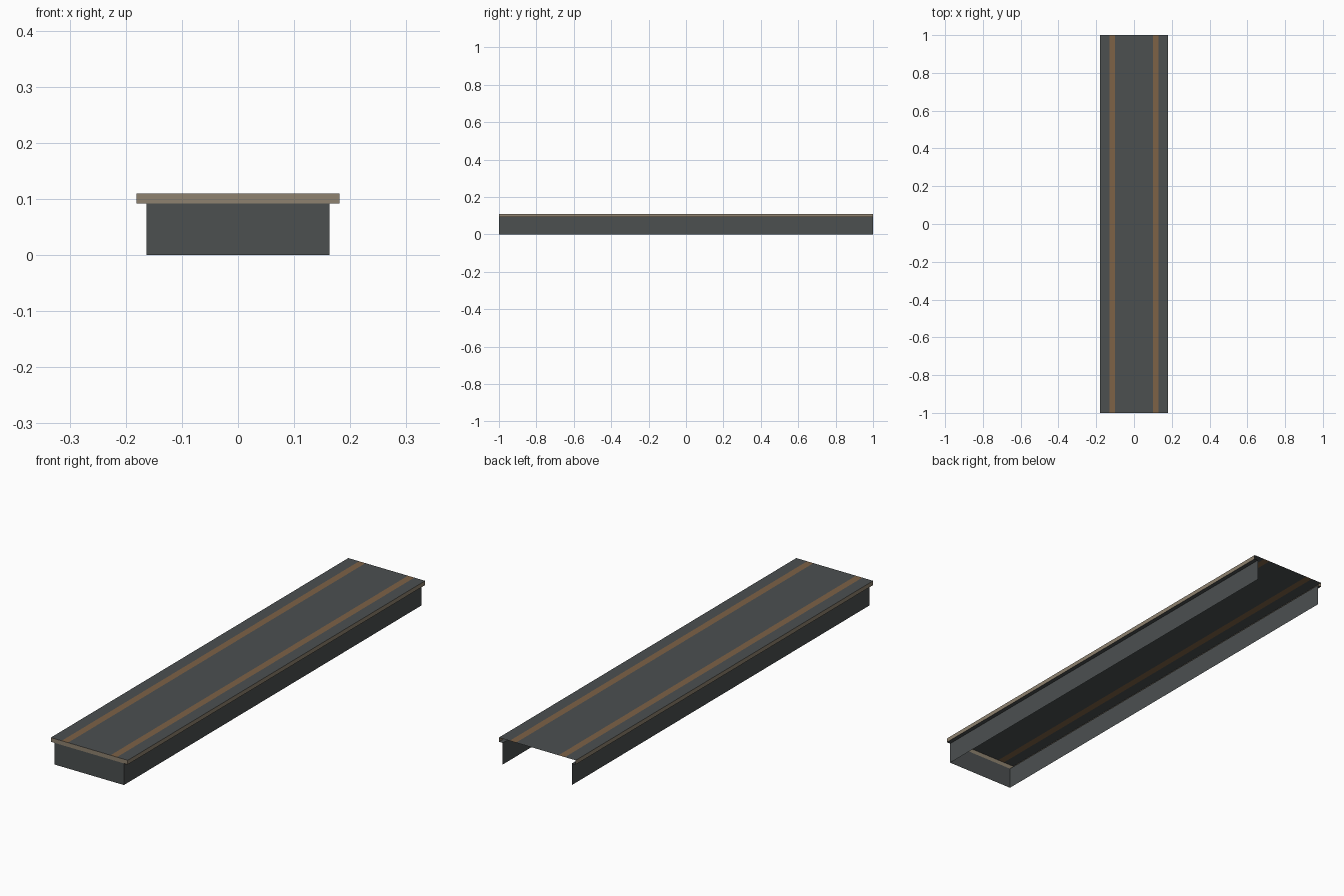
import bpy, bmesh

if "Cube" in bpy.data.objects:
    bpy.data.objects.remove(bpy.data.objects["Cube"])


def material(name, rgb):
    m = bpy.data.materials.new(name)
    m.diffuse_color = (*rgb, 1.0)
    m.use_nodes = True
    m.node_tree.nodes["Principled BSDF"].inputs["Base Color"].default_value = m.diffuse_color
    return m


GREY = material("dark grey", (0.072, 0.080, 0.081))
TAN = material("tan edge", (0.275, 0.225, 0.160))
BROWN = material("brown stripe", (0.205, 0.122, 0.061))

LENGTH, TOP, LIP = 2.0, 0.11, 0.092
WALL_X, EDGE_X = 0.163, 0.181
STRIPE_IN, STRIPE_OUT = 0.1, 0.13


def sheet(name, profile, mats, indices):
    """Sweep an open x/z profile along y; one material index per segment."""
    bm = bmesh.new()
    rows = [[bm.verts.new((x, y, z)) for x, z in profile]
            for y in (-LENGTH / 2, LENGTH / 2)]
    for i, mi in enumerate(indices):
        f = bm.faces.new((rows[0][i], rows[0][i + 1], rows[1][i + 1], rows[1][i]))
        f.material_index = mi
    finish(name, bm, mats)


def finish(name, bm, mats):
    me = bpy.data.meshes.new(name)
    bm.to_mesh(me)
    bm.free()
    for m in mats:
        me.materials.append(m)
    bpy.context.collection.objects.link(bpy.data.objects.new(name, me))


def front_panel(name, half, z0, z1, mat):
    bm = bmesh.new()
    y = -LENGTH / 2
    bm.faces.new([bm.verts.new(p) for p in
                  ((-half, y, z0), (half, y, z0), (half, y, z1), (-half, y, z1))])
    finish(name, bm, [mat])


# Deck with two inlaid stripes
xs = (-EDGE_X, -STRIPE_OUT, -STRIPE_IN, STRIPE_IN, STRIPE_OUT, EDGE_X)
sheet("deck", [(x, TOP) for x in xs], [GREY, BROWN], (0, 1, 0, 1, 0))

# Side walls, overhang undersides and tan edge bands
sheet("left_side", [(-EDGE_X, TOP), (-EDGE_X, LIP), (-WALL_X, LIP), (-WALL_X, 0)][::-1],
      [GREY, TAN], (0, 0, 1))
sheet("right_side", [(EDGE_X, TOP), (EDGE_X, LIP), (WALL_X, LIP), (WALL_X, 0)],
      [GREY, TAN], (1, 0, 0))
# Faces point outward
for name in ("left_side", "right_side"):
    me = bpy.data.objects[name].data
    sign = -1 if name == "left_side" else 1
    wall = max(me.polygons, key=lambda p: p.area)
    if wall.normal.x * sign < 0:
        me.flip_normals()

# Front wall and front edge band; the back end stays open
front_panel("front_wall", WALL_X, 0.0, LIP, GREY)
front_panel("front_edge_band", EDGE_X, LIP, TOP, TAN)
